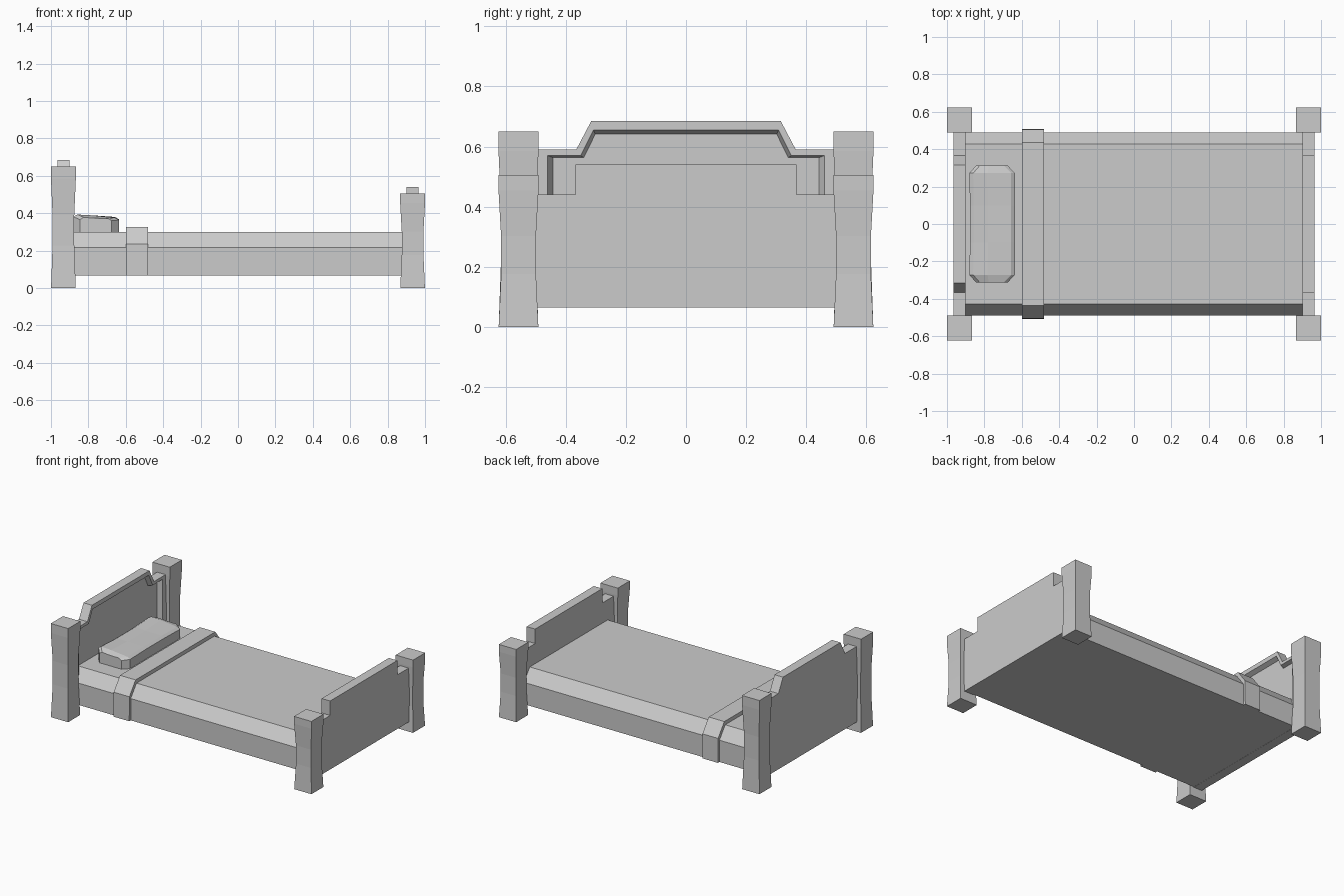
import bpy, bmesh

if "Cube" in bpy.data.objects:
    bpy.data.objects.remove(bpy.data.objects["Cube"])


def loft(name, rings):
    """Skin a stack of equal-length rings and cap both ends."""
    bm = bmesh.new()
    rows = [[bm.verts.new(p) for p in ring] for ring in rings]
    n = len(rows[0])
    for a, b in zip(rows, rows[1:]):
        for i in range(n):
            j = (i + 1) % n
            bm.faces.new((a[i], a[j], b[j], b[i]))
    bm.faces.new(rows[0])
    bm.faces.new(rows[-1])
    bmesh.ops.recalc_face_normals(bm, faces=bm.faces)
    mesh = bpy.data.meshes.new(name)
    bm.to_mesh(mesh)
    bm.free()
    obj = bpy.data.objects.new(name, mesh)
    bpy.context.collection.objects.link(obj)
    return obj


def section(x, half):
    """Mirror a half outline (y, z) into a closed ring at x."""
    pts = half + [(-y, z) for y, z in reversed(half)]
    return [(x, y, z) for y, z in pts]


def slab(name, x0, x1, half):
    return loft(name, [section(x0, half), section(x1, half)])


def post(name, x, y, height):
    rings = []
    for z, r in ((0, .066), (.35 * height, .058), (.6 * height, .058), (.9 * height, .0665), (height, .0665)):
        rings.append([(x + sx * r, y + sy * r, z)
                      for sx, sy in ((-1, -1), (1, -1), (1, 1), (-1, 1))])
    loft(name, rings)


# Corner posts with a slight waist
for side, s in (("left", 1), ("right", -1)):
    post("head_post_" + side, -.9335, s * .557, .65)
    post("foot_post_" + side, .9335, s * .557, .505)

# Headboard with a recessed inner panel
outer = [(.5, .065), (.5, .59), (.365, .59), (.315, .685)]
lip = [(.46, .10), (.46, .57), (.35, .57), (.308, .655)]
panel = [(.442, .10), (.442, .563), (.34, .563), (.302, .641)]
loft("headboard", [section(-.965, outer), section(-.90, outer),
                   section(-.90, lip), section(-.93, panel)])

# Stepped footboard
slab("footboard", .90, .965, [(.5, .065), (.5, .44), (.368, .44), (.368, .54)])

# Mattress with cover, and the folded blanket band
slab("mattress", -.935, .91, [(.49, .066), (.49, .217), (.427, .30)])
slab("blanket_fold", -.60, -.48, [(.507, .066), (.505, .235), (.437, .326)])

# Pillow: octagonal plan, slightly sagging in the middle
rows = []
for y, x0, x1, zb, zf in ((-.312, -.845, -.675, .378, .372), (-.272, -.88, -.637, .393, .376),
                          (-.1, -.877, -.637, .387, .38), (.1, -.877, -.637, .387, .38),
                          (.272, -.88, -.637, .393, .376), (.312, -.845, -.675, .378, .372)):
    m = x0 * .6 + x1 * .4
    rows.append([(x0, y, .295), (x0, y, zb - .012), (x0 + .02, y, zb), (m, y, zb - .004),
                 (x1 - .02, y, zf), (x1, y, zf - .012), (x1, y, .295)])
loft("pillow", rows)
